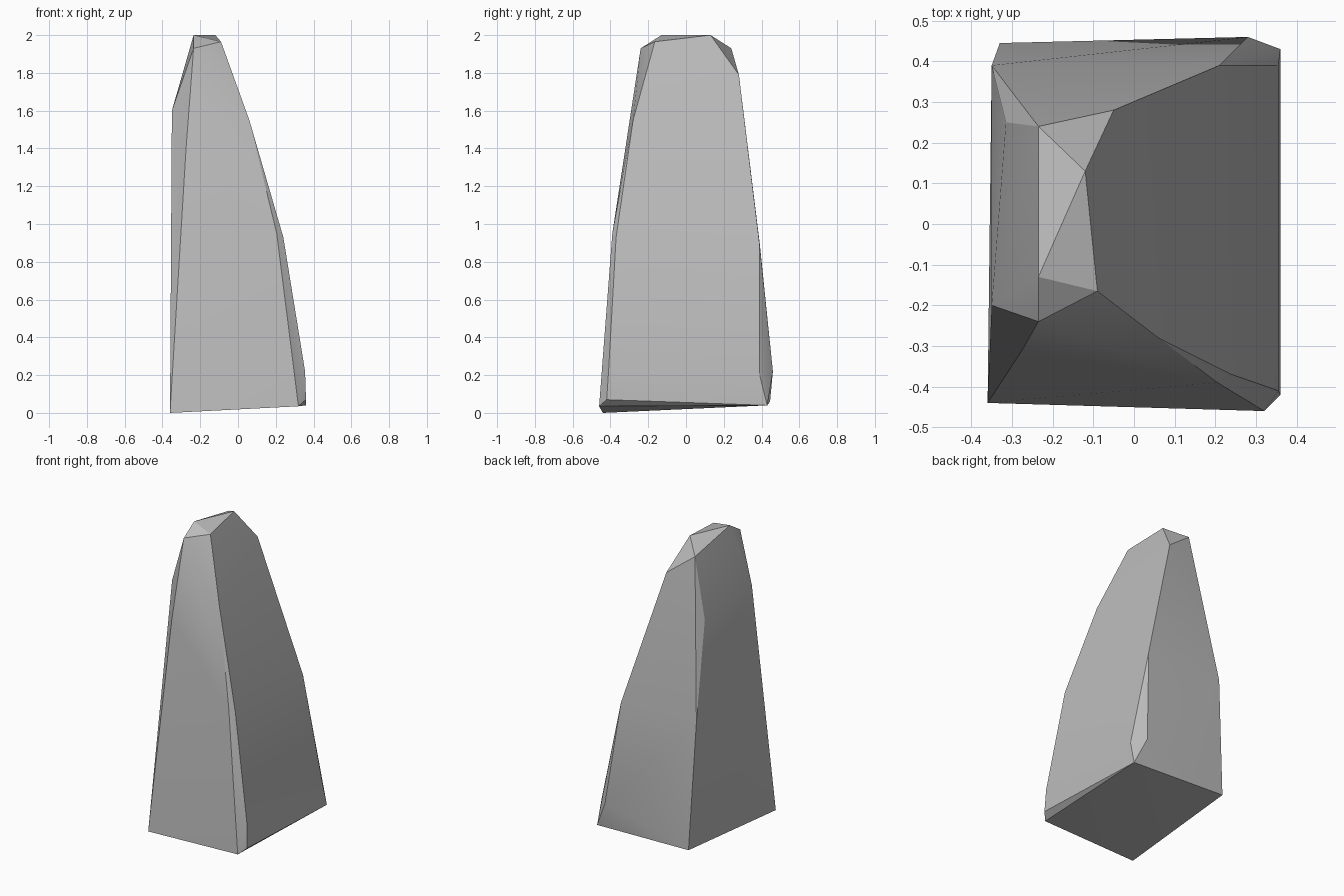
import bpy
import bmesh
import math

# Remove the default cube
default_cube = bpy.data.objects.get("Cube")
if default_cube:
    bpy.data.objects.remove(default_cube, do_unlink=True)


def make_material(name, color):
    material = bpy.data.materials.new(name)
    material.use_nodes = True
    material.diffuse_color = color
    shader = material.node_tree.nodes["Principled BSDF"]
    shader.inputs["Base Color"].default_value = color
    shader.inputs["Roughness"].default_value = 0.9
    return material


def make_chiselled_solid(name, corner_groups, material, smooth_angle):
    """Wrap the corner points in a convex shell and merge coplanar facets."""
    bm = bmesh.new()
    for group in corner_groups:
        for corner in group:
            bm.verts.new(corner)
    hull = bmesh.ops.convex_hull(bm, input=bm.verts[:])
    leftovers = {v for v in hull["geom_interior"] if isinstance(v, bmesh.types.BMVert)}
    bmesh.ops.delete(bm, geom=list(leftovers), context="VERTS")
    bmesh.ops.dissolve_limit(bm, angle_limit=math.radians(1.0),
                             verts=bm.verts[:], edges=bm.edges[:])
    bmesh.ops.recalc_face_normals(bm, faces=bm.faces[:])
    mesh = bpy.data.meshes.new(name)
    bm.to_mesh(mesh)
    bm.free()
    mesh.materials.append(material)
    solid = bpy.data.objects.new(name, mesh)
    bpy.context.collection.objects.link(solid)
    bpy.ops.object.select_all(action="DESELECT")
    solid.select_set(True)
    bpy.context.view_layer.objects.active = solid
    bpy.ops.object.shade_smooth_by_angle(angle=math.radians(smooth_angle))
    return solid


# Slightly tilted foot with chipped right-hand corners
foot = [
    (-.36, -.44, 0), (.32, -.46, .035), (.36, -.42, .07),
    (.36, .43, .04), (-.33, .445, .06),
    (.28, .46, .22), (.355, -.41, .22), (.355, .39, .2),
]

# Waist, where the right side starts to lean inwards
waist = [
    (.205, -.39, .95), (.24, -.37, .93), (.21, .39, .89), (-.35, .39, .9),
]

# Shoulder below the tip
shoulder = [
    (-.275, -.31, 1.4), (.06, -.28, 1.55),
    (-.35, -.2, 1.6), (-.315, .25, 1.53), (-.05, .28, 1.79),
]

# Small broken tip
tip = [
    (-.235, -.24, 1.93), (-.09, -.165, 1.965), (-.235, .24, 1.93),
    (-.235, -.13, 2), (-.12, .13, 2),
]

stone_grey = make_material("stone grey", (.5, .5, .5, 1))
make_chiselled_solid("standing_rock", [foot, waist, shoulder, tip], stone_grey, 25)
